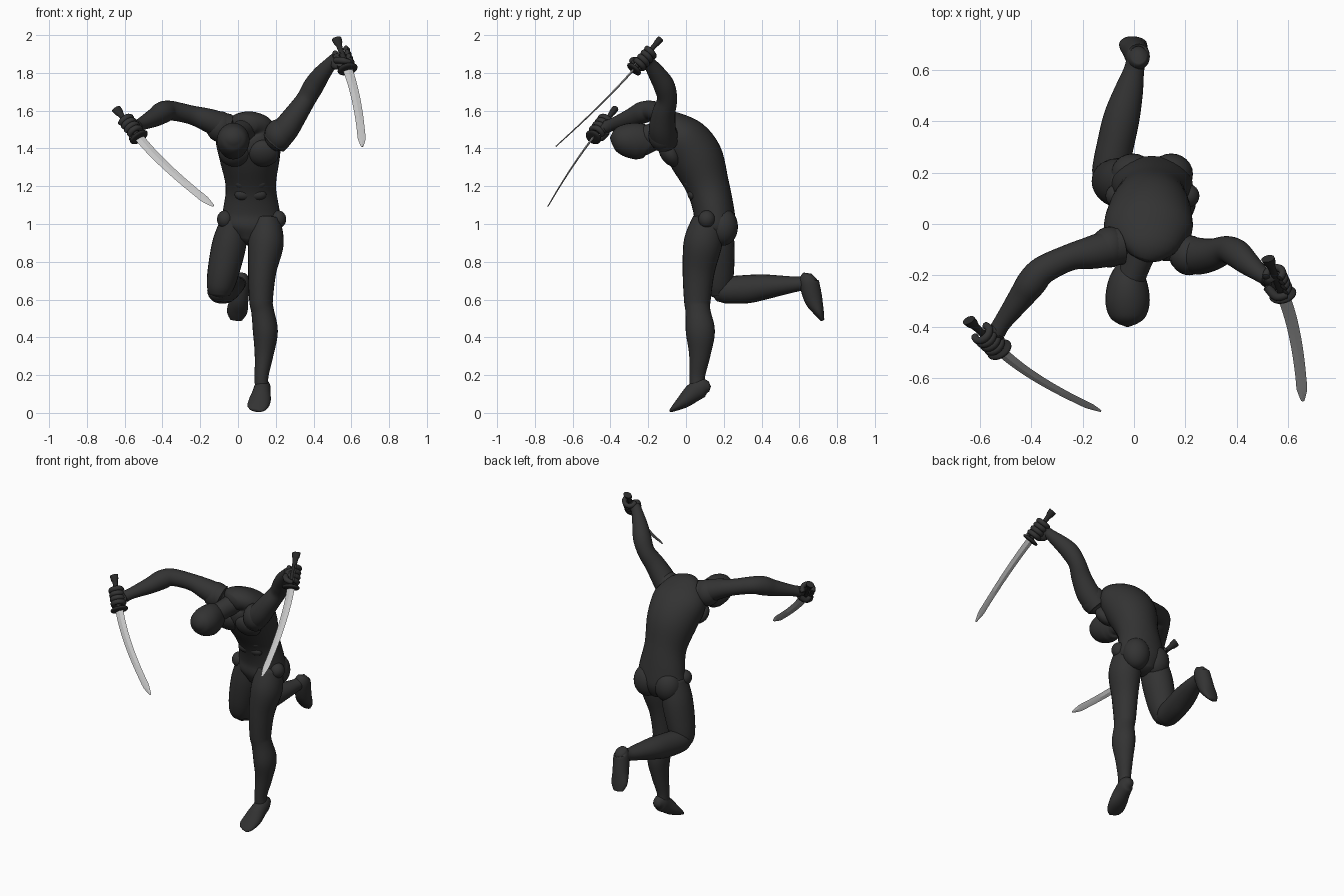
import bpy, bmesh, math
from mathutils import Vector as V, Matrix

def material(name, c):
    m = bpy.data.materials.new(name)
    m.diffuse_color = (c, c, c, 1)
    return m

BODY = material("charcoal body", 0.033)
GRIP = material("black grip", 0.022)
STEEL = material("pale steel", 0.55)

def finish(name, bm, mat, angle=60):
    bmesh.ops.recalc_face_normals(bm, faces=bm.faces)
    me = bpy.data.meshes.new(name)
    bm.to_mesh(me)
    bm.free()
    me.materials.append(mat)
    ob = bpy.data.objects.new(name, me)
    bpy.context.collection.objects.link(ob)
    bpy.ops.object.select_all(action='DESELECT')
    ob.select_set(True)
    bpy.context.view_layer.objects.active = ob
    bpy.ops.object.shade_smooth_by_angle(angle=math.radians(angle))
    return ob

def spline(rows, steps):
    """Catmull-Rom through rows of equal length."""
    p = [rows[0]] + list(rows) + [rows[-1]]
    out = []
    for i in range(1, len(p) - 2):
        for s in range(steps):
            t = s / steps
            out.append([0.5 * (2*b + (c-a)*t + (2*a-5*b+4*c-d)*t*t + (3*b-a-3*c+d)*t**3)
                        for a, b, c, d in zip(*p[i-1:i+3])])
    out.append(list(rows[-1]))
    return out

def loft(name, rows, mat=BODY, side=(1, 0, 0), steps=5, sides=24, dome=0.4, angle=60):
    """Rows are x, y, z, half width along 'side', half depth."""
    rows = spline(rows, steps)
    pts = [V(r[:3]) for r in rows]
    bm = bmesh.new()
    rings = []
    for i, r in enumerate(rows):
        t = (pts[min(i+1, len(pts)-1)] - pts[max(i-1, 0)]).normalized()
        u = V(side)
        u = (u - t * u.dot(t)).normalized()
        w = t.cross(u)
        rings.append([bm.verts.new(pts[i] + u * r[3] * math.cos(k * math.tau / sides)
                                   + w * r[4] * math.sin(k * math.tau / sides)) for k in range(sides)])
    for a, b in zip(rings, rings[1:]):
        for k in range(sides):
            bm.faces.new((a[k], a[k-1], b[k-1], b[k]))
    for ring, a, b, r in ((rings[0], pts[0], pts[1], rows[0]), (rings[-1], pts[-1], pts[-2], rows[-1])):
        tip = bm.verts.new(a + (a - b).normalized() * dome * min(r[3], r[4]))
        for k in range(sides):
            bm.faces.new((ring[k], ring[k-1], tip))
    return finish(name, bm, mat, angle)

def ball(name, loc, rad, tilt=0, mat=BODY):
    bm = bmesh.new()
    m = Matrix.Translation(loc) @ Matrix.Rotation(tilt, 4, 'X') @ Matrix.Diagonal((*rad, 1))
    bmesh.ops.create_uvsphere(bm, u_segments=24, v_segments=14, radius=1, matrix=m)
    return finish(name, bm, mat)

# torso, neck and head
loft("torso", [(.06, .15, .91, .07, .08), (.068, .152, .98, .155, .112), (.07, .147, 1.07, .15, .108),
               (.068, .115, 1.2, .133, .115), (.062, .055, 1.35, .16, .14), (.055, -.02, 1.46, .172, .125),
               (.052, -.08, 1.525, .125, .075), (.04, -.13, 1.525, .06, .05)], sides=32)
loft("neck", [(.04, -.07, 1.5, .07, .065), (.015, -.14, 1.485, .058, .06), (-.015, -.22, 1.46, .055, .06)])
loft("head", [(-.025, -.39, 1.455, .035, .032), (-.025, -.365, 1.453, .068, .065),
              (-.025, -.31, 1.445, .086, .09), (-.025, -.24, 1.435, .08, .096),
              (-.022, -.19, 1.415, .06, .075), (-.02, -.172, 1.40, .04, .05)])

# torso muscles and hip joints
for s, tag in ((-1, "right"), (1, "left")):
    cx = .058 + s * .075
    ball(tag + "_chest_muscle", (cx, -.085, 1.375), (.085, .052, .078), math.radians(32))
    ball(tag + "_buttock", (.07 + s * .075, .195, .985), (.085, .08, .10))
    ball(tag + "_hip_joint", (.072 + s * .14, .11, 1.025), (.043, .045, .047))
    for i, (y, z) in enumerate(((-.018, 1.27), (.0, 1.215), (.02, 1.155))):
        ball(f"{tag}_stomach_muscle_{i}", (.066 + s * .04, y + .015, z), (.044, .026, .03), math.radians(20))

# standing leg, up on its toes
loft("left_leg", [(.15, .12, 1.02, .075, .085), (.148, .09, .9, .094, .102), (.128, .067, .75, .075, .085),
                  (.122, .06, .6, .063, .071), (.13, .063, .54, .06, .066), (.145, .076, .43, .066, .077),
                  (.138, .073, .31, .05, .057), (.125, .06, .2, .037, .042), (.125, .06, .14, .036, .04)])
loft("left_foot", [(.13, .122, .14, .025, .026), (.13, .085, .135, .042, .05), (.125, .04, .107, .048, .05),
                   (.115, -.01, .063, .058, .038), (.1, -.055, .03, .053, .02), (.09, -.077, .014, .032, .009)])

# raised leg, shin kicked back
loft("right_thigh", [(-.02, .15, 1.02, .07, .085), (-.045, .158, .9, .09, .098), (-.075, .163, .76, .085, .092),
                     (-.093, .168, .67, .073, .077), (-.097, .17, .625, .055, .055)])
loft("right_shin", [(-.1, .15, .635, .048, .048), (-.095, .2, .648, .069, .069), (-.07, .32, .655, .072, .075),
                    (-.047, .42, .667, .07, .066), (-.02, .52, .676, .056, .05), (.0, .6, .683, .04, .038),
                    (.008, .64, .69, .038, .037)])
loft("right_foot", [(.018, .66, .725, .032, .038), (.016, .652, .695, .046, .052), (.005, .675, .6, .05, .048),
                    (-.005, .703, .535, .054, .028), (-.01, .722, .492, .032, .011)])

# arms and shoulders
ball("left_shoulder", (.215, -.122, 1.47), (.075, .078, .085))
loft("left_arm", [(.19, -.11, 1.43, .07, .07), (.25, -.125, 1.5, .072, .07), (.31, -.118, 1.585, .062, .06),
                  (.36, -.1, 1.66, .053, .052), (.4, -.115, 1.73, .056, .054), (.44, -.15, 1.79, .048, .047),
                  (.495, -.195, 1.855, .033, .034), (.52, -.208, 1.875, .033, .034)], side=(0, 1, 0))
ball("right_shoulder", (-.095, -.09, 1.515), (.075, .08, .082))
loft("right_arm", [(-.06, -.085, 1.51, .075, .075), (-.16, -.11, 1.55, .062, .065), (-.25, -.13, 1.578, .05, .052),
                   (-.355, -.18, 1.6, .052, .055), (-.4, -.23, 1.59, .058, .058), (-.44, -.285, 1.565, .05, .05),
                   (-.51, -.38, 1.53, .034, .035), (-.535, -.42, 1.515, .034, .035)], side=(0, 0, 1))

def sword(tag, pommel, guard, tip, wrist):
    a, g, e, w = V(pommel), V(guard), V(tip), V(wrist)
    d = (g - a).normalized()
    hl = (g - a).length
    # grip with flared pommel, and oval guard
    loft(tag + "_sword_grip", [(*a.lerp(g, t), p, q) for t, p, q in
                               ((0, .027, .018), (.12, .024, .017), (.3, .015, .013), (1, .017, .014))],
         GRIP, sides=12, dome=0)
    loft(tag + "_sword_guard", [(*(g + d * t), p, q) for t, p, q in
                                ((-.012, .03, .025), (-.006, .052, .042), (.006, .052, .042), (.01, .03, .025))],
         GRIP, steps=2, dome=0)
    # curved blade with diamond section
    c = g + d * (e - g).length * .4
    rows = []
    for i in range(13):
        t = i / 12
        p = g * (1-t)**2 + c * 2*t*(1-t) + e * t*t
        rows.append((*p, (.026 - .006*t) if i < 12 else .006, .006 - .003*t))
    loft(tag + "_sword_blade", rows, STEEL, steps=2, sides=4, dome=0, angle=20)
    # palm and curled fingers round the grip
    grip = a.lerp(g, .64)
    back = w - grip
    back = (back - d * back.dot(d)).normalized()
    out = d.cross(back)
    palm = [w.lerp(grip + back * .03, t) for t in (0, .5, 1)]
    loft(tag + "_palm", [(*palm[0], .034, .03), (*palm[1], .046, .028), (*palm[2], .052, .026),
                         (*(grip + back * .014), .048, .022)], side=d, dome=.3)
    for i in range(4):
        o = a.lerp(g, .64) + d * (-.045 + .029 * i)
        pts = []
        for k in range(7):
            an = math.radians(-35 + 40 * k)
            pts.append((*(o + back * .034 * math.cos(an) + out * .034 * math.sin(an)), .0155, .0145))
        loft(f"{tag}_finger_{i}", pts, side=d, steps=2, sides=10)
    th = [(palm[1] - out * .025 + d * .02), (grip - out * .04 + d * .045), (grip - back * .03 - out * .015 + d * .058)]
    loft(tag + "_thumb", [(*p, r, r) for p, r in zip(th, (.018, .017, .013))], side=d, sides=10)

sword("left", (.522, -.135, 1.98), (.58, -.275, 1.82), (.658, -.69, 1.41), (.515, -.205, 1.872))
sword("right", (-.645, -.375, 1.61), (-.525, -.49, 1.46), (-.13, -.73, 1.095), (-.53, -.415, 1.518))
